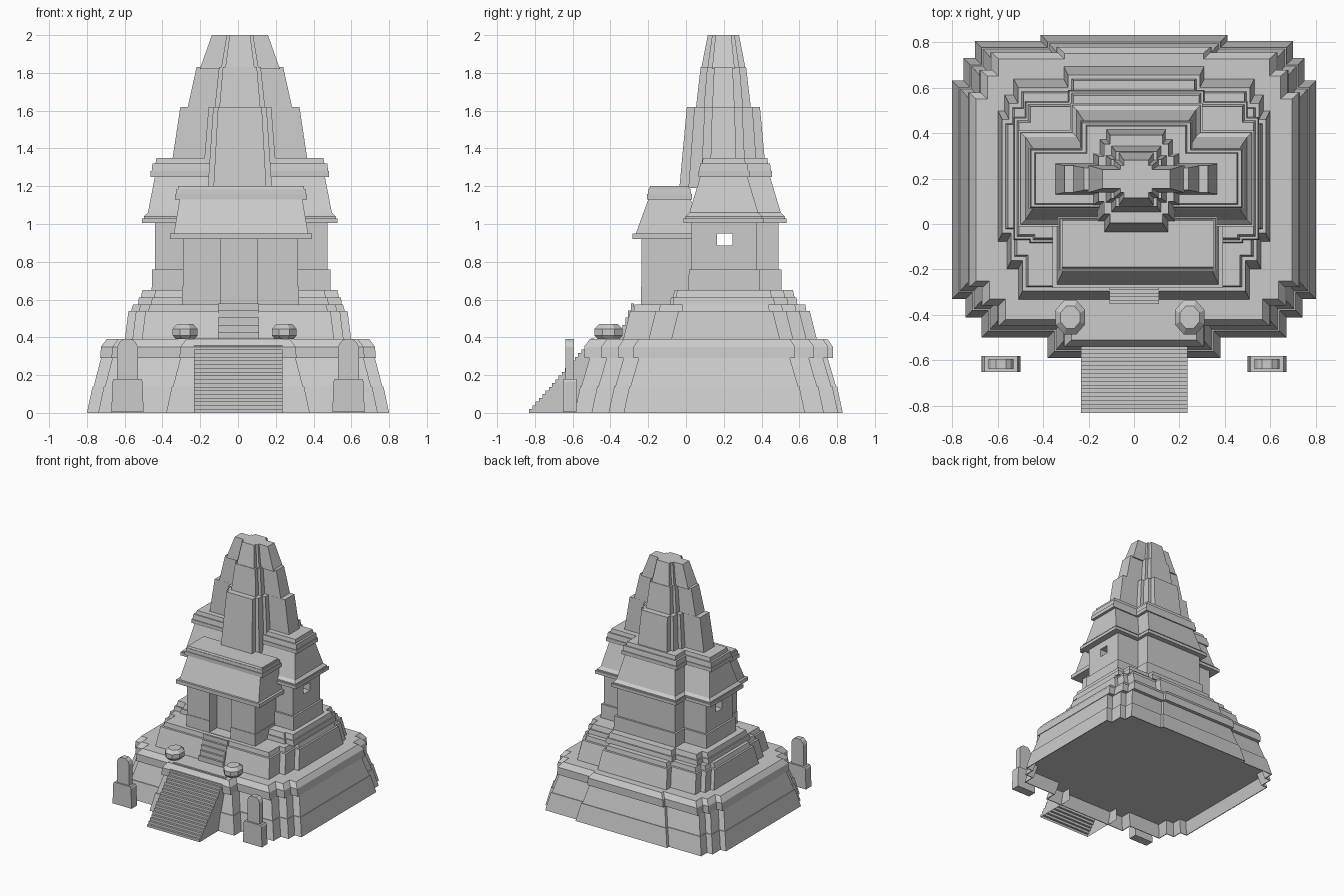
import bpy, bmesh, math

if "Cube" in bpy.data.objects:
    bpy.data.objects.remove(bpy.data.objects["Cube"])


def new_object(name, bm):
    bmesh.ops.recalc_face_normals(bm, faces=bm.faces)
    me = bpy.data.meshes.new(name)
    bm.to_mesh(me)
    bm.free()
    ob = bpy.data.objects.new(name, me)
    bpy.context.collection.objects.link(ob)
    return ob


def loft(name, rings):
    bm = bmesh.new()
    loops = [[bm.verts.new(p) for p in ring] for ring in rings]
    for a, b in zip(loops, loops[1:]):
        for i in range(len(a)):
            j = (i + 1) % len(a)
            bm.faces.new((a[i], a[j], b[j], b[i]))
    bm.faces.new(loops[0][::-1])
    bm.faces.new(loops[-1])
    return new_object(name, bm)


def stepped_ring(back, front, z, dx=0, dy=0, cx=0):
    """Outline with stepped corners; back/front list outer corners from the side inward."""
    def walk(corners, sign):
        pts = []
        for i, (x, y) in enumerate(corners):
            if i:
                pts.append((x - dx, corners[i - 1][1] - sign * dy))
            pts.append((x - dx, y - sign * dy))
        return pts
    right = walk(front, -1)[::-1] + walk(back, 1)
    left = [(-x, y) for x, y in reversed(right)]
    return [(x + cx, y, z) for x, y in right + left]


def tier(name, back, front, levels, cx=0.0):
    return loft(name, [stepped_ring(back, front, l[0], l[1], l[-1], cx) for l in levels])


def box(name, x0, x1, y0, y1, z0, z1):
    return loft(name, [[(x0, y0, z), (x1, y0, z), (x1, y1, z), (x0, y1, z)] for z in (z0, z1)])


def cut(target, cutter):
    cutter.hide_render = True
    cutter.hide_viewport = True
    mod = target.modifiers.new("opening", 'BOOLEAN')
    mod.operation = 'DIFFERENCE'
    mod.solver = 'EXACT'
    mod.object = cutter


def stairs(name, x0, x1, y0, y1, z0, z1, n):
    # Stepped side profile swept across x, open underneath and behind
    bm = bmesh.new()
    dy, dz = (y1 - y0) / n, (z1 - z0) / n
    prof = [(y0, z0)]
    for i in range(n):
        prof += [(y0 + i * dy, z0 + (i + 1) * dz), (y0 + (i + 1) * dy, z0 + (i + 1) * dz)]
    prof.append((y1, z0))
    a = [bm.verts.new((x0, y, z)) for y, z in prof]
    b = [bm.verts.new((x1, y, z)) for y, z in prof]
    for i in range(len(prof) - 2):
        bm.faces.new((a[i], a[i + 1], b[i + 1], b[i]))
    bm.faces.new(a)
    bm.faces.new(b)
    return new_object(name, bm)


CX = 0.01

# Terraced base, hollow underneath
tier("base_terrace",
     [(.80, .63), (.75, .73), (.70, .805), (.41, .83)],
     [(.80, -.33), (.74, -.41), (.67, -.50), (.38, -.59)],
     [(.10, .03), (0, .006), (0, 0), (.14, .03), (.14, .036), (.29, .075, .08),
      (.29, .07, .052), (.35, .075, .052), (.39, .105, .08)])
tier("middle_terrace",
     [(.60, .50), (.57, .57), (.53, .64), (.31, .695)],
     [(.60, -.08), (.56, -.20), (.51, -.335)],
     [(.38, 0), (.54, .02, .04), (.54, .035, .058), (.575, .045, .063)])
tier("upper_terrace",
     [(.54, .47), (.49, .54), (.30, .59)],
     [(.54, -.07), (.47, -.085)],
     [(.57, 0), (.61, .005), (.61, .015), (.65, .024)], CX)

# Main hall with side windows
hall = tier("main_hall", [(.457, .375), (.26, .49)], [(.457, .03)],
            [(.64, -.017), (.76, -.015), (.76, 0), (1.01, 0)], .017)
cut(hall, box("window_cutter", -.7, .7, .165, .245, .885, .95))
tier("hall_roof", [(.475, .37), (.25, .49)], [(.475, .03)],
     [(1.005, -.042), (1.03, -.042), (1.03, -.033), (1.04, -.033), (1.06, -.012),
      (1.25, .025, .045), (1.25, .002, .035), (1.28, .002, .035), (1.28, .008, .04),
      (1.32, .012, .045), (1.32, .028, .055), (1.35, .033, .06)], CX)

# Front porch with doorway
pb, pf = [(.305, .06)], [(.305, -.235)]
porch = tier("porch", pb, pf, [(.57, -.004), (.67, -.004), (.67, 0), (.94, 0)], .013)
cut(porch, box("door_cutter", -.09, .10, -.4, -.14, .578, .925))
tier("porch_roof", pb, pf,
     [(.92, -.07, -.047), (.95, -.07, -.047), (.95, -.05, -.03), (1.13, -.02, .035),
      (1.13, -.045, .028), (1.16, -.045, .028), (1.16, -.038, .034), (1.185, -.036, .036),
      (1.185, -.028, .04), (1.2, -.028, .045)], .016)

# Tapering cross-shaped tower
CY = .198
tower = [
    ("tower_lower", 1.19, 1.62, .83, [(.38, .072), (.20, .12), (.17, .185), (.14, .233)]),
    ("tower_middle", 1.60, 1.83, .82, [(.28, .06), (.135, .105), (.11, .147)]),
    ("tower_top", 1.82, 2.0, .70, [(.212, .06), (.10, .085), (.078, .118)]),
]
for name, z0, z1, s, steps in tower:
    rings = []
    for z, k in ((z0, 1), (z1, s)):
        b = [(x * k, CY + y * k) for x, y in steps]
        f = [(x * k, CY - y * k) for x, y in steps]
        rings.append(stepped_ring(b, f, z, cx=CX))
    loft(name, rings)

# Stairs
stairs("main_stairs", -.233, .236, -.83, -.485, 0, .395, 20)
stairs("door_stairs", -.107, .11, -.352, -.275, .39, .58, 5)

# Octagonal urns on the landing
for label, ux in (("left", -.28), ("right", .245)):
    rings = []
    for z, k in ((.39, .75), (.41, 1), (.445, 1), (.47, .65)):
        rings.append([(ux + .071 * k * math.cos(a), -.41 + .081 * k * math.sin(a), z)
                      for a in [math.pi / 8 + i * math.pi / 4 for i in range(8)]])
    loft(label + "_urn", rings)

# Guardian stones beside the stairs
for label, s in (("left", -1), ("right", 1)):
    for part, hy, prof in (
            ("pedestal", .035, [(.005, .085), (.165, .08), (.18, .072)]),
            ("statue", .022, [(.18, .055), (.35, .055), (.375, .043), (.39, .022)])):
        loft(f"{label}_guardian_{part}",
             [[(s * .585 - w, -.615 - hy, z), (s * .585 + w, -.615 - hy, z),
               (s * .585 + w, -.615 + hy, z), (s * .585 - w, -.615 + hy, z)] for z, w in prof])
